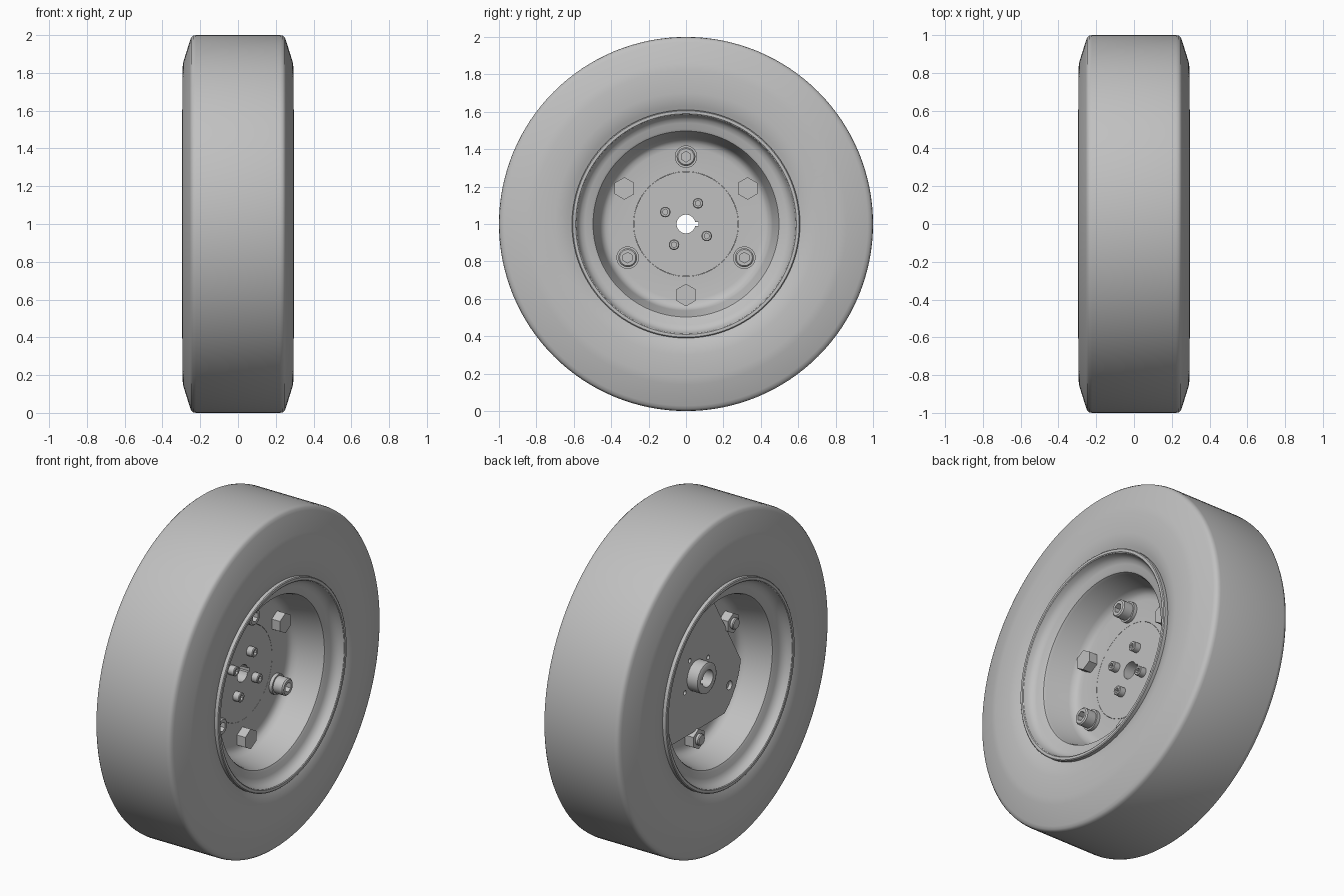
import bpy, bmesh
from math import sin, cos, pi, radians

if "Cube" in bpy.data.objects:
    bpy.data.objects.remove(bpy.data.objects["Cube"], do_unlink=True)

GREY = (0.53, 0.53, 0.53, 1)
mat = bpy.data.materials.new("wheel_grey")
mat.use_nodes = True
mat.diffuse_color = GREY
bsdf = next(n for n in mat.node_tree.nodes if n.type == 'BSDF_PRINCIPLED')
bsdf.inputs["Base Color"].default_value = GREY
bsdf.inputs["Roughness"].default_value = 0.6

AXLE_Z = 1.0


def finish(name, bm):
    bmesh.ops.recalc_face_normals(bm, faces=bm.faces)
    me = bpy.data.meshes.new(name)
    bm.to_mesh(me)
    bm.free()
    me.materials.append(mat)
    ob = bpy.data.objects.new(name, me)
    bpy.context.collection.objects.link(ob)
    ob.location.z = AXLE_Z
    return ob


def lathe(name, half, n=128):
    """Revolve a closed loop of (x, radius), mirrored in x, about the axle."""
    loop = half + [(-x, r) for x, r in reversed(half)]
    bm = bmesh.new()
    rings = [[bm.verts.new((x, r * cos(a), r * sin(a))) for x, r in loop]
             for a in (2 * pi * i / n for i in range(n))]
    m = len(loop)
    for i in range(n):
        a, b = rings[i], rings[(i + 1) % n]
        for j in range(m):
            k = (j + 1) % m
            bm.faces.new((a[j], a[k], b[k], b[j]))
    return finish(name, bm)


def ring(r, n=32, turn=0.0):
    return [(r * cos(turn + 2 * pi * i / n), r * sin(turn + 2 * pi * i / n)) for i in range(n)]


def add_prism(bm, x0, x1, outline, centre=(0, 0), chamfer=0.0):
    """Extrude a (y, z) outline from x0 to x1, optionally narrowing the x1 end."""
    d = 1 if x1 > x0 else -1
    levels = [(x0, 1), (x1, 1)]
    if chamfer:
        levels = [(x0, 1), (x1 - d * chamfer, 1), (x1, 0.86)]
    layers = [[bm.verts.new((x, centre[0] + s * y, centre[1] + s * z)) for y, z in outline]
              for x, s in levels]
    n = len(outline)
    for a, b in zip(layers, layers[1:]):
        for i in range(n):
            bm.faces.new((a[i], a[(i + 1) % n], b[(i + 1) % n], b[i]))
    bm.faces.new(layers[0])
    bm.faces.new(layers[-1])


def prisms(name, x0, x1, outline, centres=((0, 0),), chamfer=0.0):
    bm = bmesh.new()
    for c in centres:
        add_prism(bm, x0, x1, outline, c, chamfer)
    return finish(name, bm)


def cut(cutter, *targets):
    for ob in targets:
        mod = ob.modifiers.new("cut", 'BOOLEAN')
        mod.operation, mod.solver, mod.object = 'DIFFERENCE', 'EXACT', cutter
        bpy.context.view_layer.objects.active = ob
        bpy.ops.object.modifier_apply(modifier=mod.name)
    bpy.data.objects.remove(cutter, do_unlink=True)


# Bolt circles
clamp_spots = ring(0.36, 3, radians(90))
rim_spots = ring(0.38, 3, radians(30))
hub_spots = ring(0.128, 4, radians(60))

# Tyre
tyre = lathe("tyre", [(0.27, 0.605), (0.28, 0.63), (0.29, 0.66), (0.295, 0.70), (0.295, 0.82),
                      (0.289, 0.86), (0.254, 0.972), (0.248, 0.988), (0.237, 0.997), (0.222, 1.0)])

# Rim with flanges, bead seats and centre disc
rim = lathe("rim", [(0.03, 0.28), (0.03, 0.405), (0.034, 0.43), (0.048, 0.45), (0.075, 0.463),
                    (0.21, 0.49), (0.225, 0.497), (0.232, 0.51), (0.238, 0.54), (0.248, 0.562),
                    (0.268, 0.578), (0.293, 0.585), (0.297, 0.59), (0.297, 0.605), (0.293, 0.61),
                    (0.25, 0.61), (0.2, 0.56)])

# Hub carrier: round plate with three flats, spigot and sleeve
outline = []
for c in (90, 210, 330):
    outline += [(0.425 * cos(radians(c + t)), 0.425 * sin(radians(c + t)))
                for t in range(-21, 22, 3)]
plate = prisms("hub_plate", -0.03, -0.07, outline)
spigot = prisms("hub_spigot", -0.035, 0.03, ring(0.279, 96))
sleeve = prisms("hub_sleeve", -0.065, -0.145, ring(0.09, 48), chamfer=0.006)

# Bore with keyway
cut(prisms("bore_cutter", -0.3, 0.3, ring(0.05, 48)), plate, spigot, sleeve)
key = [(0.03, -0.012), (0.066, -0.012), (0.066, 0.012), (0.03, 0.012)]
cut(prisms("keyway_cutter", -0.3, 0.3, key), plate, spigot, sleeve)

# Blind bolt holes on the plate's back
cut(prisms("clamp_hole_cutter", -0.05, -0.1, ring(0.026, 24), clamp_spots), plate)
cut(prisms("hub_hole_cutter", -0.05, -0.1, ring(0.013, 16), hub_spots), plate)

# Socket bolts with washers
washers = prisms("clamp_washers", 0.03, 0.05, ring(0.06), clamp_spots)
heads = prisms("clamp_bolts", 0.05, 0.115, ring(0.05), clamp_spots, 0.007)
cut(prisms("clamp_socket_cutter", 0.075, 0.2, ring(0.028, 6, pi / 6), clamp_spots), heads)
screws = prisms("hub_screws", 0.03, 0.07, ring(0.028, 24), hub_spots, 0.004)
cut(prisms("hub_socket_cutter", 0.045, 0.2, ring(0.015, 6, pi / 6), hub_spots), screws)

# Hex bolts with nuts holding the rim halves
bolts = prisms("rim_bolts", 0.03, 0.085, ring(0.06, 6, pi / 6), rim_spots)
nuts = prisms("rim_nuts", -0.03, -0.085, ring(0.06, 6, pi / 6), rim_spots)
tips = prisms("rim_bolt_tips", -0.08, -0.105, ring(0.033, 24), rim_spots, 0.005)

# Smooth the round surfaces, keep the machined edges sharp
bpy.ops.object.select_all(action='DESELECT')
for ob in (tyre, rim, plate, spigot, sleeve, washers, heads, screws, bolts, nuts, tips):
    ob.select_set(True)
bpy.context.view_layer.objects.active = tyre
bpy.ops.object.shade_smooth_by_angle(angle=radians(32))
